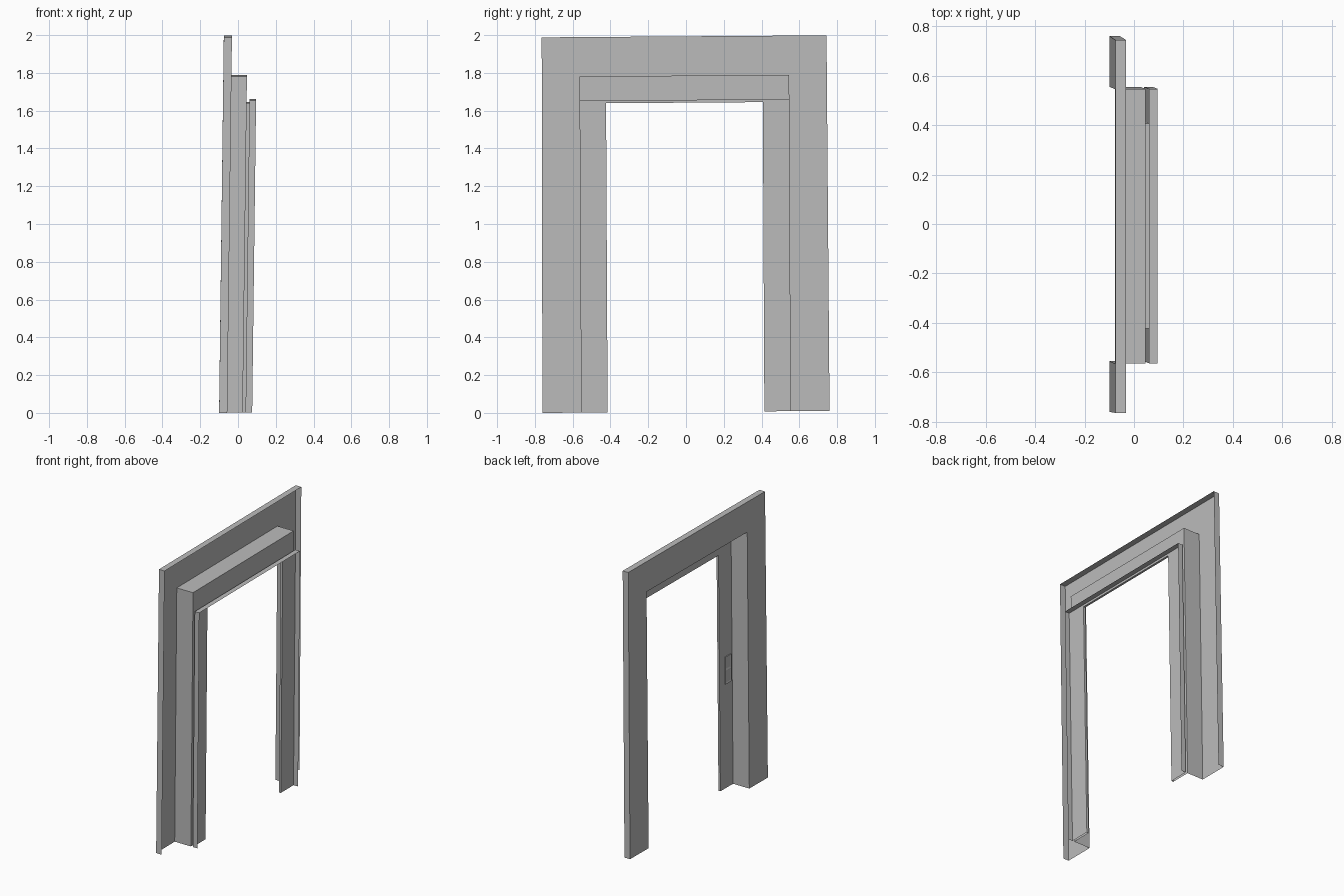
import bpy, bmesh

if "Cube" in bpy.data.objects:
    bpy.data.objects.remove(bpy.data.objects["Cube"])

# Single painted steel colour
steel = bpy.data.materials.new("grey_steel")
steel.use_nodes = True
colour = (0.5, 0.5, 0.5, 1)
steel.diffuse_color = colour
steel.node_tree.nodes["Principled BSDF"].inputs["Base Color"].default_value = colour


def lean(v):
    """The whole frame leans and tapers very slightly."""
    x, y, z = v
    return (x + 0.0125 * z,
            y - 0.005 * z - (0.004 * y * z if abs(y) > 0.7 else 0),
            z + 0.007 * (y + 0.76))


def finish(name, bm):
    for v in bm.verts:
        v.co = lean(v.co)
    me = bpy.data.meshes.new(name)
    bm.to_mesh(me)
    bm.free()
    me.materials.append(steel)
    ob = bpy.data.objects.new(name, me)
    bpy.context.collection.objects.link(ob)
    return ob


def folded_sheet(name, profile):
    """Carry folds (half width, head height, x) up one jamb, over and down."""
    bm = bmesh.new()
    rings = [[bm.verts.new(p) for p in
              ((x, -w, 0), (x, -w, h), (x, w, h), (x, w, 0))]
             for w, h, x in profile]
    for a, b in zip(rings, rings[1:]):
        for i in range(3):
            bm.faces.new((a[i], a[i + 1], b[i + 1], b[i]))
    bmesh.ops.recalc_face_normals(bm, faces=bm.faces)
    return finish(name, bm)


# Folds of the pressed metal frame, from the outer lip to the rear lip
folds = [(0.76, 1.988, -0.057), (0.76, 1.988, -0.10),
         (0.555, 1.78, -0.10), (0.555, 1.78, 0.025),
         (0.415, 1.637, 0.025), (0.415, 1.637, 0.04),
         (0.555, 1.652, 0.04), (0.555, 1.652, 0.075)]
folded_sheet("casing", folds[0:3])
folded_sheet("reveal", folds[2:4])
folded_sheet("door_stop", folds[3:7])
folded_sheet("rear_lip", folds[6:8])

# Strike plate with two latch pockets on one jamb
bm = bmesh.new()
xp, y0, y1 = 0.020, -0.54, -0.475
rows = [[bm.verts.new((xp, y, z)) for y in (y0, y1)] for z in (0.72, 0.815, 0.91)]
faces = [bm.faces.new((a[0], b[0], b[1], a[1])) for a, b in zip(rows, rows[1:])]
rim = [e for e in bm.edges if e.is_boundary]
ext = bmesh.ops.extrude_edge_only(bm, edges=rim)
for v in ext["geom"]:
    if isinstance(v, bmesh.types.BMVert):
        v.co.x = 0.025
bmesh.ops.inset_individual(bm, faces=faces, thickness=0.015)
for f in faces:
    for v in f.verts:
        v.co.x += 0.003
bmesh.ops.recalc_face_normals(bm, faces=bm.faces)
finish("strike_plate", bm)
